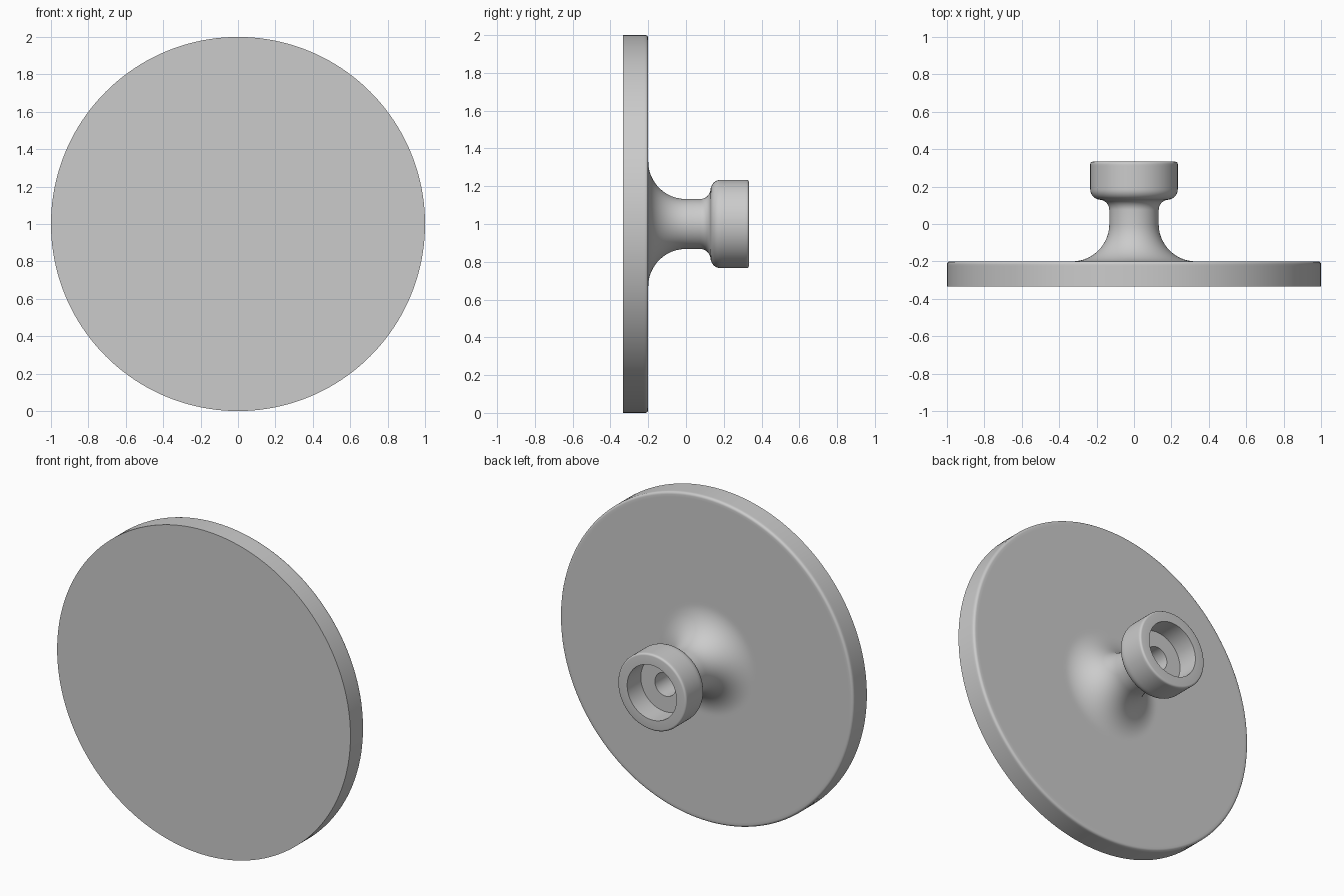
import bpy, bmesh, math
from mathutils import Matrix, Vector

cube = bpy.data.objects.get("Cube")
if cube:
    bpy.data.objects.remove(cube, do_unlink=True)

SEGMENTS = 160
CENTRE = Vector((0, 0, 1))


def arc(r, y, radius, start, end, steps):
    """Points (r, y) of a fillet, angles in degrees from the radial axis."""
    angles = [math.radians(start + (end - start) * i / steps) for i in range(steps + 1)]
    return [(r + radius * math.cos(a), y + radius * math.sin(a)) for a in angles]


def lathe(name, profile, material):
    """Turn a profile of (radius, y) points about the y axis."""
    bm = bmesh.new()
    verts = [bm.verts.new(CENTRE + Vector((r, y, 0))) for r, y in profile]
    edges = [bm.edges.new(pair) for pair in zip(verts, verts[1:])]
    bmesh.ops.spin(bm, geom=verts + edges, cent=CENTRE, axis=(0, 1, 0),
                   angle=math.tau, steps=SEGMENTS)
    bmesh.ops.remove_doubles(bm, verts=bm.verts, dist=0.0002)
    bmesh.ops.recalc_face_normals(bm, faces=bm.faces)
    mesh = bpy.data.meshes.new(name)
    bm.to_mesh(mesh)
    bm.free()
    mesh.materials.append(material)
    obj = bpy.data.objects.new(name, mesh)
    bpy.context.collection.objects.link(obj)
    bpy.ops.object.select_all(action="DESELECT")
    obj.select_set(True)
    bpy.context.view_layer.objects.active = obj
    bpy.ops.object.shade_smooth_by_angle(angle=math.radians(30))
    return obj


grey = bpy.data.materials.new("plain grey")
grey.use_nodes = True
colour = (0.6, 0.6, 0.6, 1)
grey.diffuse_color = colour
grey.node_tree.nodes["Principled BSDF"].inputs["Base Color"].default_value = colour

# Disc: flat front, rounded back rim
profile = [(0, -0.333), (1, -0.333), (1, -0.225)]
profile += arc(0.985, -0.215, 0.015, 0, 90, 4)
profile += [(0.97, -0.2), (0.35, -0.2)]
# Stem: wide flare off the disc, then a waist
profile += arc(0.332, 0, 0.2, 270, 180, 20)
profile += [(0.132, 0.03)]
# Knob: flares out of the stem, rounded shoulder, small rim fillet
profile += arc(0.187, 0.075, 0.055, 180, 100, 8)
profile += arc(0.179, 0.185, 0.055, -80, 0, 8)
profile += [(0.234, 0.2), (0.234, 0.31)]
profile += arc(0.222, 0.321, 0.012, 0, 90, 4)
# Socket: stepped bore into the knob
profile += [(0.168, 0.333), (0.168, 0.2), (0.072, 0.2), (0.072, -0.2), (0, -0.2)]

lathe("disc_with_socket_stem", profile, grey)
